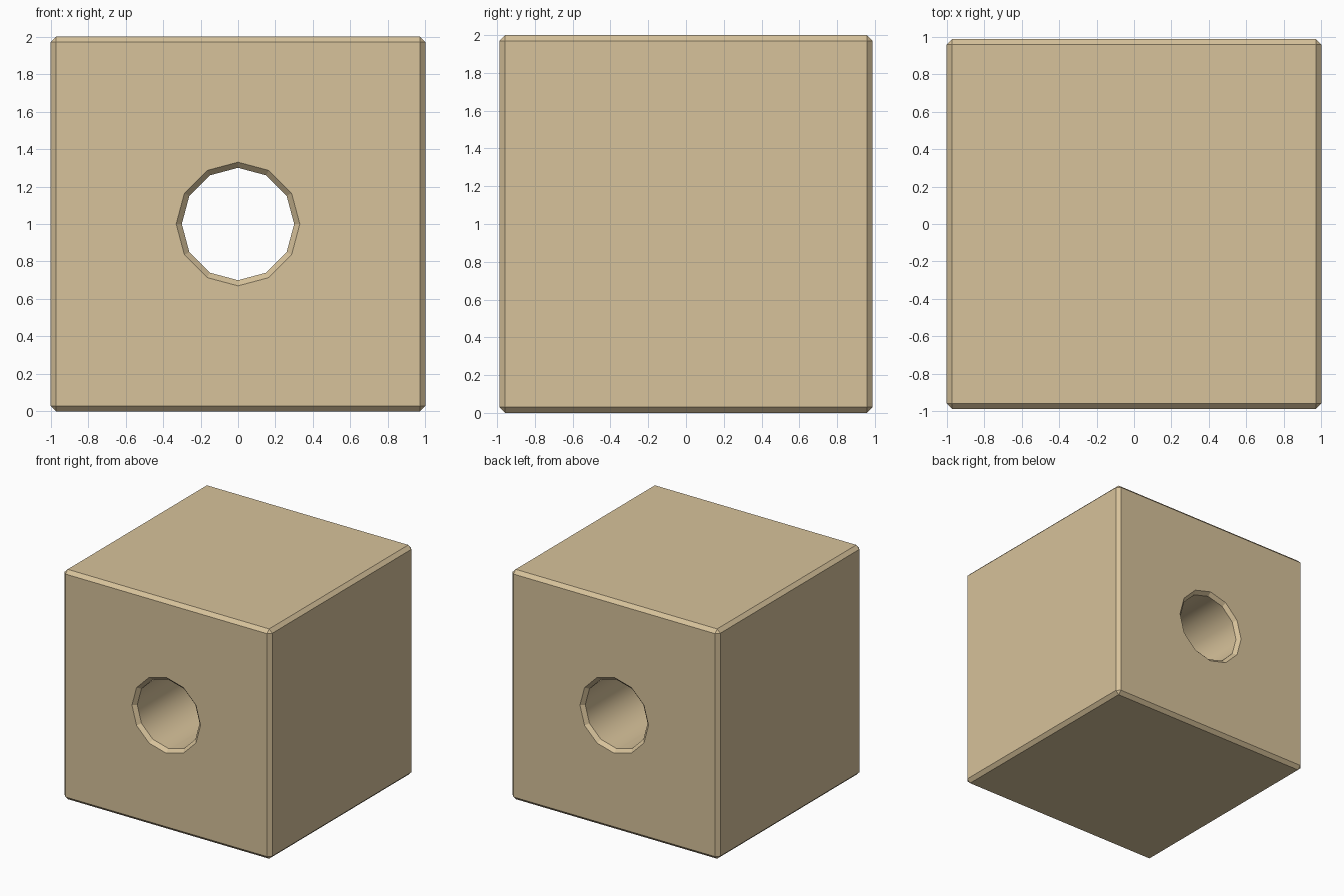
import bpy, bmesh, math

if "Cube" in bpy.data.objects:
    bpy.data.objects.remove(bpy.data.objects["Cube"])

HALF_DEPTH = 0.987   # half size along y
BEVEL = 0.03
SIDES = 12
HOLE_R = 0.30

tan = bpy.data.materials.new("tan")
tan.diffuse_color = (0.68, 0.54, 0.325, 1)
tan.use_nodes = True
tan.node_tree.nodes["Principled BSDF"].inputs["Base Color"].default_value = tan.diffuse_color


def add_object(name, bm):
    bmesh.ops.recalc_face_normals(bm, faces=bm.faces[:])
    mesh = bpy.data.meshes.new(name)
    bm.to_mesh(mesh)
    bm.free()
    mesh.materials.append(tan)
    obj = bpy.data.objects.new(name, mesh)
    bpy.context.collection.objects.link(obj)
    return obj


# Block with chamfered edges
bm = bmesh.new()
bmesh.ops.create_cube(bm, size=2)
for v in bm.verts:
    v.co.y *= HALF_DEPTH
    v.co.z += 1
bmesh.ops.bevel(bm, geom=bm.edges[:], offset=BEVEL, segments=1,
                profile=0.5, affect='EDGES')
block = add_object("drilled_block", bm)

# Hole cutter: twelve-sided bore, flared at both ends for the chamfers
bm = bmesh.new()
inner, outer = HALF_DEPTH - BEVEL, HALF_DEPTH + 0.1
flare_r = HOLE_R + outer - inner
rings = []
for y, r in ((-outer, flare_r), (-inner, HOLE_R), (inner, HOLE_R), (outer, flare_r)):
    angles = [2 * math.pi * i / SIDES for i in range(SIDES)]
    rings.append([bm.verts.new((r * math.cos(a), y, 1 + r * math.sin(a)))
                  for a in angles])
for k, (a, b) in enumerate(zip(rings, rings[1:])):
    for i in range(SIDES):
        j = (i + 1) % SIDES
        face = bm.faces.new((a[i], a[j], b[j], b[i]))
        face.smooth = (k == 1)   # only the bore is smooth
bm.faces.new(rings[0])
bm.faces.new(rings[-1])
cutter = add_object("hole_cutter", bm)
cutter.hide_render = True

# Drill the hole
mod = block.modifiers.new("hole", 'BOOLEAN')
mod.operation = 'DIFFERENCE'
mod.solver = 'EXACT'
mod.object = cutter
bpy.context.view_layer.objects.active = block
block.select_set(True)
bpy.ops.object.modifier_apply(modifier=mod.name)
bpy.data.objects.remove(cutter)
